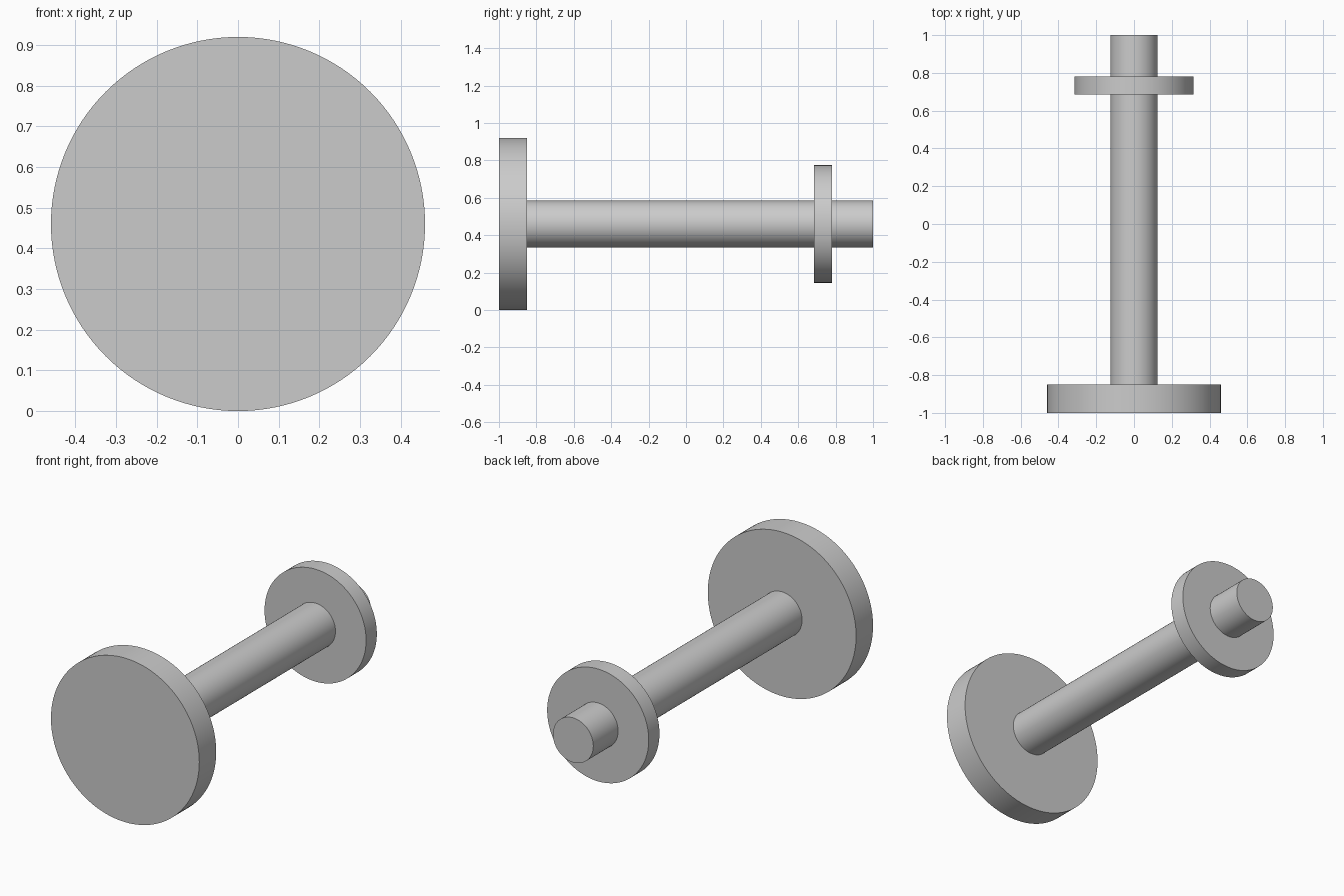
import bpy
import math

cube = bpy.data.objects.get("Cube")
if cube:
    bpy.data.objects.remove(cube, do_unlink=True)

AXIS_HEIGHT = 0.46

grey = bpy.data.materials.new("plain grey")
grey.use_nodes = True
colour = (0.6, 0.6, 0.6, 1)
grey.diffuse_color = colour
grey.node_tree.nodes["Principled BSDF"].inputs["Base Color"].default_value = colour


def disc(name, radius, front, back):
    """Smooth-sided cylinder lying along y from front to back."""
    bpy.ops.mesh.primitive_cylinder_add(
        vertices=128, radius=radius, depth=back - front,
        location=(0, (front + back) / 2, AXIS_HEIGHT),
        rotation=(math.pi / 2, 0, 0))
    obj = bpy.context.object
    obj.name = name
    obj.data.materials.append(grey)
    bpy.ops.object.shade_smooth_by_angle(angle=math.radians(30))
    return obj


# Wide head at the front, long shaft, collar near the back end
disc("head_disc", AXIS_HEIGHT, -1, -0.85)
disc("shaft", 0.125, -0.85, 1)
disc("collar", 0.315, 0.685, 0.78)
